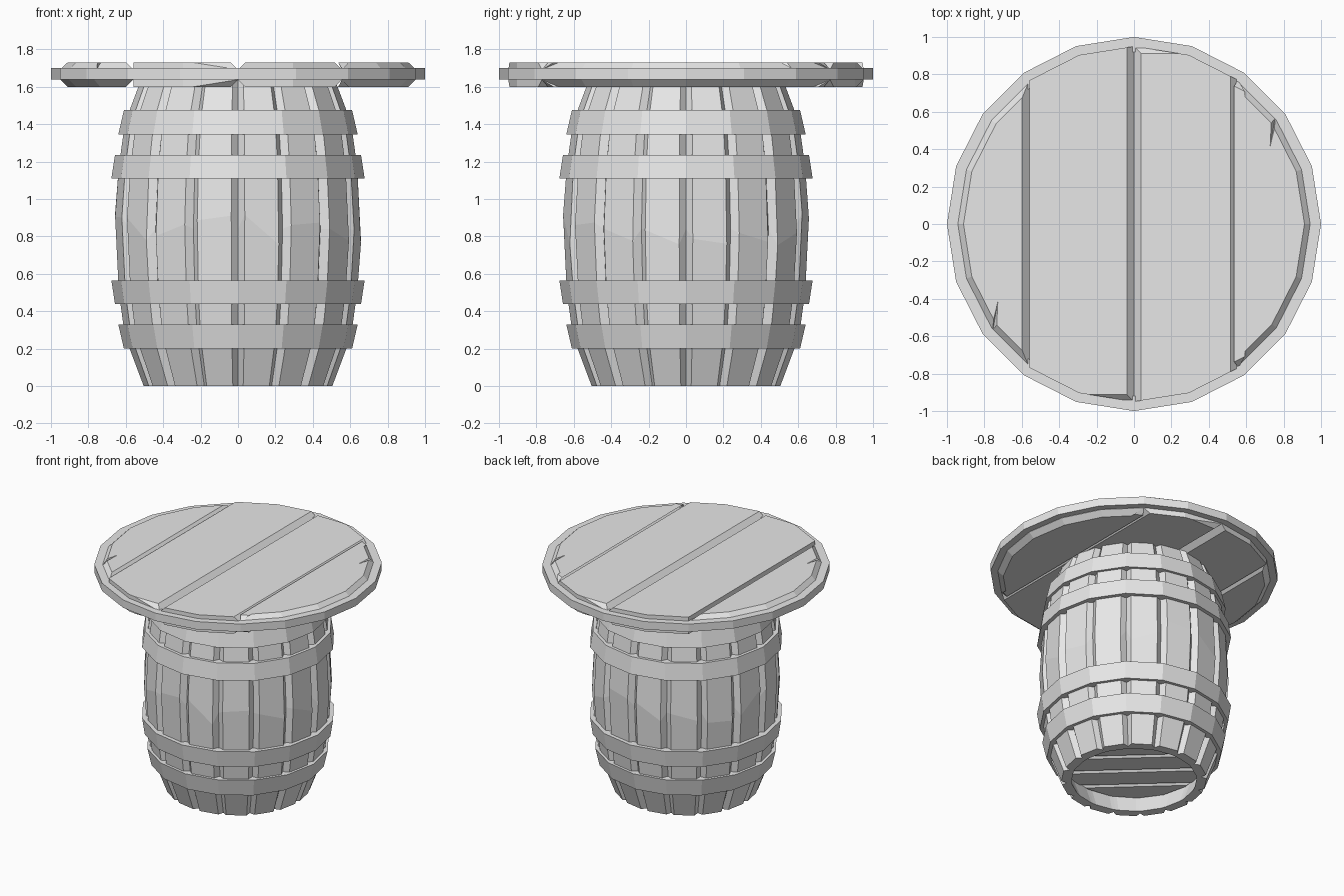
import bpy, bmesh, math, random
from mathutils import Matrix, Vector

random.seed(4)
if "Cube" in bpy.data.objects:
    bpy.data.objects.remove(bpy.data.objects["Cube"])

grey = bpy.data.materials.new("plain_grey")
grey.use_nodes = True
grey.diffuse_color = (0.8, 0.8, 0.8, 1)
grey.node_tree.nodes["Principled BSDF"].inputs["Base Color"].default_value = (0.8, 0.8, 0.8, 1)


def finish(bm, name):
    bmesh.ops.recalc_face_normals(bm, faces=bm.faces)
    mesh = bpy.data.meshes.new(name)
    bm.to_mesh(mesh)
    bm.free()
    mesh.materials.append(grey)
    obj = bpy.data.objects.new(name, mesh)
    bpy.context.collection.objects.link(obj)
    return obj


def polar(r, angle, z):
    return Vector((r * math.cos(angle), r * math.sin(angle), z))


def skin(bm, rings):
    """Join rings of points into a closed tube around the z axis."""
    loops = [[bm.verts.new(p) for p in ring] for ring in rings]
    n = len(rings[0])
    for a, b in zip(loops, loops[1:] + loops[:1]):
        for i in range(n):
            j = (i + 1) % n
            bm.faces.new((a[i], a[j], b[j], b[i]))


def hoop(name, sides, section):
    """Faceted band from a closed (radius, height) section."""
    bm = bmesh.new()
    skin(bm, [[polar(r, math.tau * i / sides, z) for i in range(sides)] for r, z in section])
    return finish(bm, name)


def plank(name, radius, sides, x0, x1, z0, z1, bevel, turn=0.0):
    """Strip of a round board with chamfered long edges."""
    bm = bmesh.new()
    bm.faces.new([bm.verts.new(polar(radius, math.tau * i / sides, z0)) for i in range(sides)])
    for x, side in ((x0, -1), (x1, 1)):
        if abs(x) < radius:
            bmesh.ops.bisect_plane(bm, geom=bm.verts[:] + bm.edges[:] + bm.faces[:],
                                   plane_co=(x, 0, 0), plane_no=(side, 0, 0), clear_outer=True)
    up = bmesh.ops.extrude_face_region(bm, geom=bm.faces[:])["geom"]
    bmesh.ops.translate(bm, vec=(0, 0, z1 - z0), verts=[g for g in up if isinstance(g, bmesh.types.BMVert)])
    bmesh.ops.recalc_face_normals(bm, faces=bm.faces)
    outer = x0 <= -radius or x1 >= radius
    long_edges = []
    for e in bm.edges:
        a, b = (v.co for v in e.verts)
        cut_side = any(abs(a.x - x) < 1e-4 and abs(b.x - x) < 1e-4 for x in (x0, x1))
        if abs(a.z - b.z) < 1e-4 and (cut_side or outer):
            long_edges.append(e)
    bmesh.ops.bevel(bm, geom=long_edges, offset=bevel, segments=1, affect='EDGES')
    bmesh.ops.rotate(bm, verts=bm.verts, matrix=Matrix.Rotation(turn, 3, 'Z'))
    return finish(bm, name)


# Round top: four planks inside a rim
joints = [-1, -0.56, 0, 0.555, 1]
planks = [plank(f"top_plank_{i + 1}", 0.95, 20, joints[i], joints[i + 1], 1.6, 1.73, 0.038)
          for i in range(4)]
hoop("top_rim", 20, [(1, 1.64), (1, 1.7), (0.92, 1.7), (0.92, 1.64)])

# Splits in the two outer planks
for board, side in ((planks[3], 1), (planks[0], -1)):
    bm = bmesh.new()
    for p in ((0.72, 0.37, 1.74), (0.725, 0.6, 1.75), (0.77, 0.56, 1.75), (0.76, 0.6, 1.69)):
        bm.verts.new((p[0] * side, p[1] * side, p[2]))
    bmesh.ops.convex_hull(bm, input=bm.verts)
    cutter = finish(bm, "split_cutter")
    cutter.hide_render = True
    mod = board.modifiers.new("split", 'BOOLEAN')
    mod.operation, mod.object = 'DIFFERENCE', cutter
    bpy.context.view_layer.objects.active = board
    bpy.ops.object.modifier_apply(modifier=mod.name)
    bpy.data.objects.remove(cutter)

# Barrel wall: staves with V grooves between them
STAVES = 16
step = math.tau / STAVES
profile = [(0.505, 0), (0.605, 0.265), (0.638, 0.5), (0.658, 0.84),
           (0.638, 1.175), (0.605, 1.41), (0.505, 1.675)]
belly = [random.uniform(-0.1, 0.1) for _ in range(2 * STAVES)]
rings = []
for level, (r, z) in enumerate(profile):
    ring = []
    for s in range(STAVES):
        groove = s * step
        lift = [belly[2 * s], belly[2 * s + 1]] if level == 3 else [0, 0]
        ring.append(polar(r - 0.035, groove, z))
        ring.append(polar(r, groove + 0.055, z + lift[0]))
        ring.append(polar(r, groove + step - 0.055, z + lift[1]))
    rings.append(ring)
for r, z in reversed(profile):
    rings.append([polar(r - 0.07, s * step + k, z) for s in range(STAVES) for k in (0, 0.055, step - 0.055)])
bm = bmesh.new()
skin(bm, rings)
finish(bm, "barrel_staves")

# Hoops, mirrored about the barrel's middle height
for name, r0, z0, r1, z1 in (("outer", 0.61, 0.2, 0.64, 0.33), ("inner", 0.658, 0.44, 0.677, 0.565)):
    section = [(r0, z0), (r1, z1), (r1 - 0.06, z1), (r0 - 0.06, z0)]
    hoop(f"lower_{name}_hoop", STAVES, section)
    hoop(f"upper_{name}_hoop", STAVES, [(r, 1.675 - z) for r, z in section])

# Recessed barrel bottom
for i in range(5):
    x = -0.5 + 0.2 * i
    plank(f"bottom_plank_{i + 1}", 0.5, STAVES, x, x + 0.2, 0.13, 0.19, 0.02, math.radians(47))
